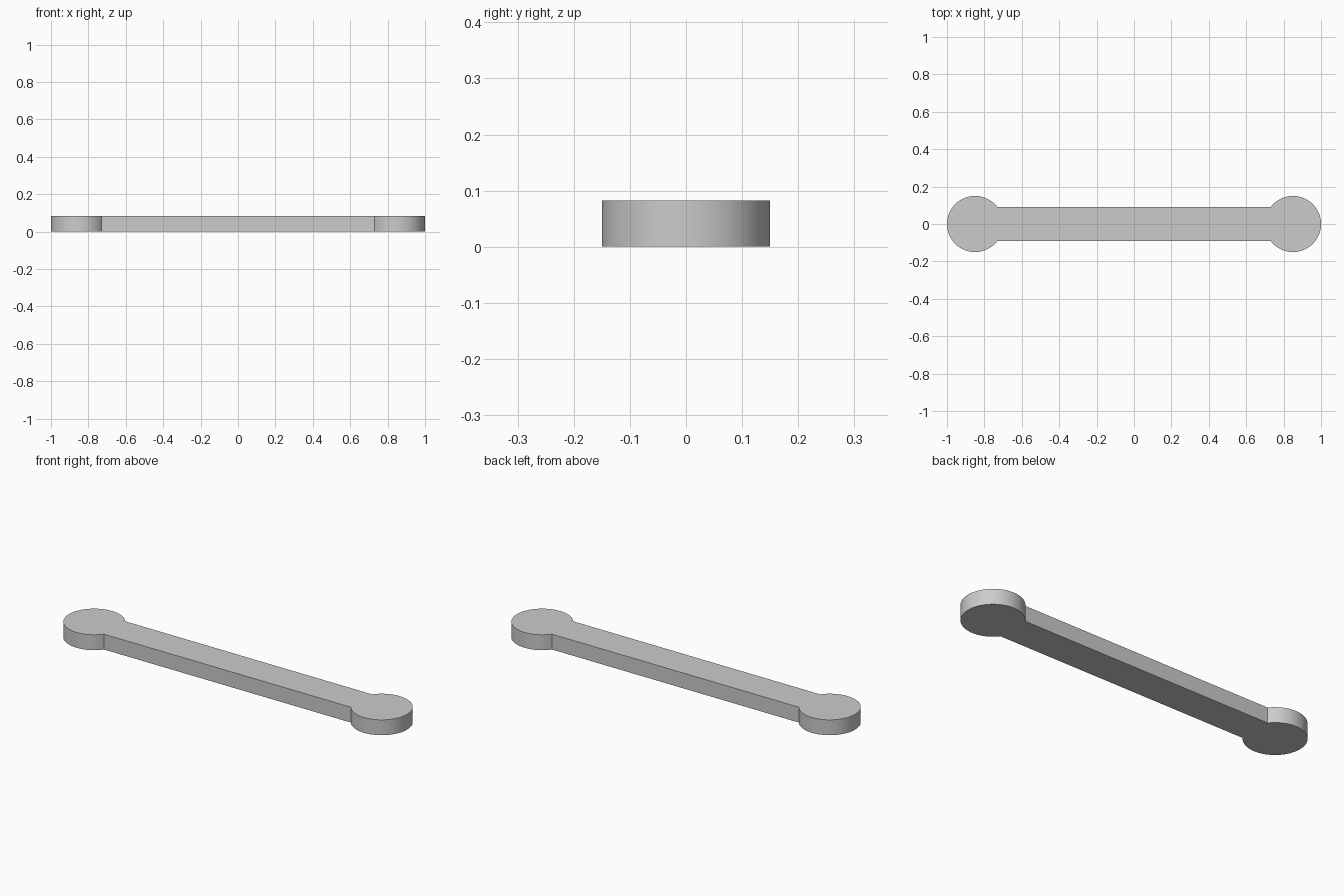
import bpy, bmesh
from math import asin, cos, sin, pi, radians

# Remove the default cube
cube = bpy.data.objects.get("Cube")
if cube:
    bpy.data.objects.remove(cube, do_unlink=True)

RADIUS, CENTRE, HALF_WIDTH, HEIGHT, STEPS = 0.15, 0.85, 0.09, 0.082, 64

# Plain grey finish
grey = bpy.data.materials.new("grey")
grey.use_nodes = True
colour = (0.6, 0.6, 0.6, 1)
grey.diffuse_color = colour
grey.node_tree.nodes["Principled BSDF"].inputs["Base Color"].default_value = colour


def end_arc(side):
    """Outline of one round end, from one bar edge to the other."""
    sweep = pi - asin(HALF_WIDTH / RADIUS)
    angles = [sweep * (2 * i / STEPS - 1) for i in range(STEPS + 1)]
    return [(side * (CENTRE + RADIUS * cos(a)), side * RADIUS * sin(a), 0)
            for a in angles]


# Link bar: straight shank with round ends, extruded from one outline
bm = bmesh.new()
outline = [bm.verts.new(p) for side in (1, -1) for p in end_arc(side)]
base = bm.faces.new(outline)
top = bmesh.ops.extrude_face_region(bm, geom=[base])["geom"]
bmesh.ops.translate(bm, vec=(0, 0, HEIGHT),
                    verts=[g for g in top if isinstance(g, bmesh.types.BMVert)])
bmesh.ops.recalc_face_normals(bm, faces=bm.faces)
mesh = bpy.data.meshes.new("link_bar")
bm.to_mesh(mesh)
bm.free()
mesh.materials.append(grey)
link = bpy.data.objects.new("link_bar", mesh)
bpy.context.collection.objects.link(link)

# Smooth the round walls, keep the rims and inner corners sharp
bpy.ops.object.select_all(action="DESELECT")
link.select_set(True)
bpy.context.view_layer.objects.active = link
bpy.ops.object.shade_smooth_by_angle(angle=radians(30))
